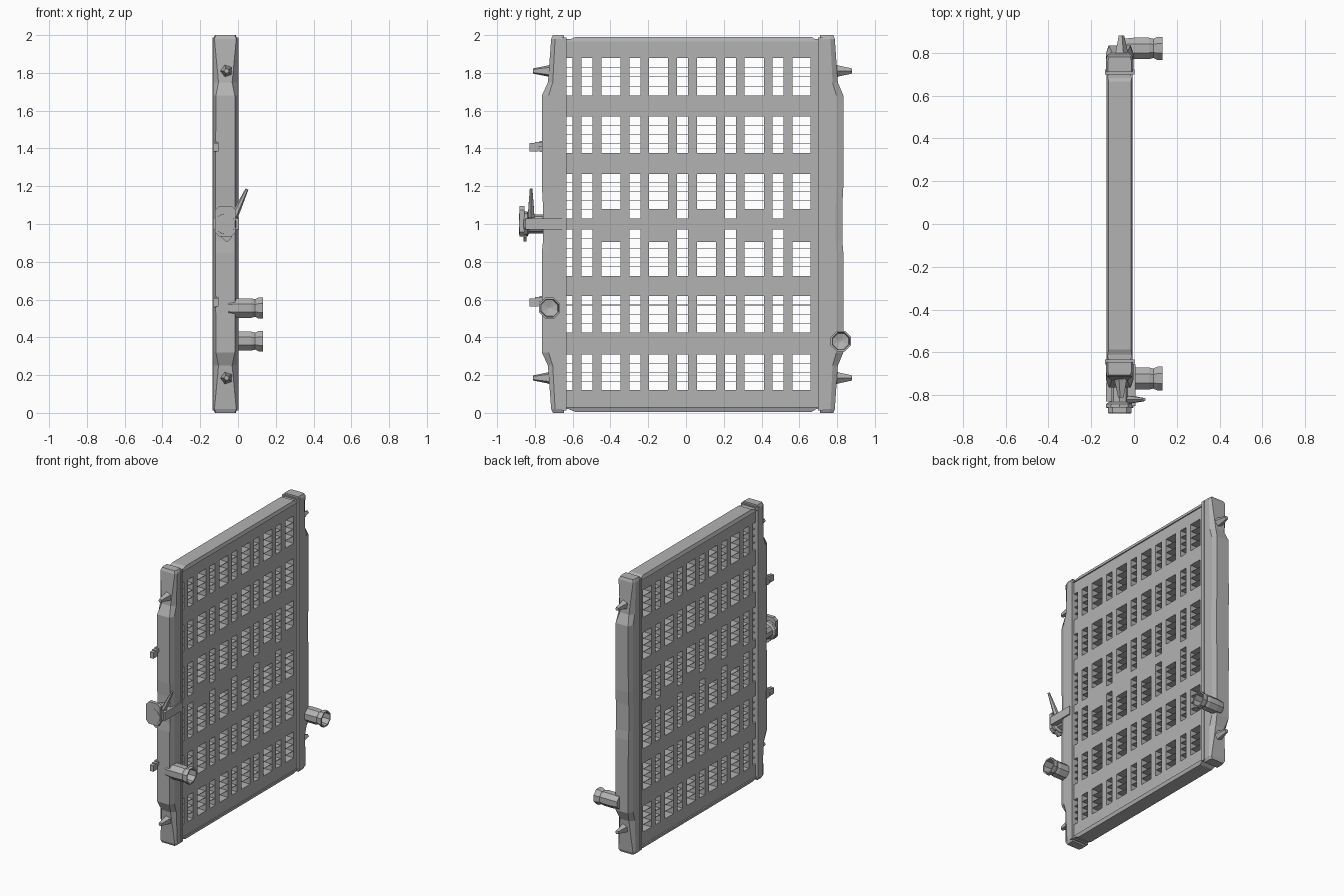
import bpy, bmesh, math
from mathutils import Vector, Matrix

if "Cube" in bpy.data.objects:
    bpy.data.objects.remove(bpy.data.objects["Cube"])

grey = bpy.data.materials.new("radiator grey")
grey.diffuse_color = (0.45, 0.45, 0.45, 1)
grey.use_nodes = True
grey.node_tree.nodes["Principled BSDF"].inputs["Base Color"].default_value = grey.diffuse_color
CX = -0.067   # middle of the radiator's thickness


def finish(name, bm):
    bmesh.ops.recalc_face_normals(bm, faces=bm.faces)
    me = bpy.data.meshes.new(name)
    bm.to_mesh(me)
    bm.free()
    me.materials.append(grey)
    ob = bpy.data.objects.new(name, me)
    bpy.context.collection.objects.link(ob)
    return ob


def add_box(bm, x0, x1, y0, y1, z0, z1):
    m = Matrix.Translation(((x0 + x1) / 2, (y0 + y1) / 2, (z0 + z1) / 2)) @ \
        Matrix.Diagonal((x1 - x0, y1 - y0, z1 - z0, 1))
    return bmesh.ops.create_cube(bm, size=1, matrix=m)["verts"]


def loft(bm, rings, caps=True, closed=False):
    rows = [[bm.verts.new(p) for p in r] for r in rings]
    n = len(rows[0])
    pairs = list(zip(rows, rows[1:]))
    if closed:
        pairs.append((rows[-1], rows[0]))
    for a, b in pairs:
        for i in range(n):
            j = (i + 1) % n
            bm.faces.new((a[i], a[j], b[j], b[i]))
    if caps and not closed:
        bm.faces.new(rows[0])
        bm.faces.new(rows[-1])


def turned(bm, start, direction, profile, sides=8, closed=False):
    """Rings of (distance, radius) along a direction."""
    d = Vector(direction).normalized()
    q = d.to_track_quat('Z', 'Y')
    rings = []
    for t, r in profile:
        c = Vector(start) + d * t
        rings.append([c + q @ Vector((r * math.cos(a), r * math.sin(a), 0))
                      for a in ((i + 0.5) * math.tau / sides for i in range(sides))])
    loft(bm, rings, closed=closed)


# core lattice: cross bands, vertical bars, thin fins
Y0, Y1 = -0.645, 0.705
XB, XF = -0.118, -0.014
rows = [(0.12, 0.31), (0.425, 0.62), (0.725, 0.97), (1.03, 1.265), (1.375, 1.57), (1.68, 1.88)]
bm = bmesh.new()
edges = [0.02] + [z for r in rows for z in r] + [1.98]
for z0, z1 in zip(edges[::2], edges[1::2]):
    add_box(bm, XB, XF, Y0, Y1, z0, z1)
finish("core_bands", bm)

bars = [y for k in range(5) for y in (-0.60 + 0.253 * k, -0.495 + 0.253 * k)]
bm = bmesh.new()
for z0, z1 in rows:
    for y in bars:
        add_box(bm, XB, XF, y, y + 0.047, z0, z1)
    add_box(bm, XB, XF, 0.66, Y1, z0, z1)
# wide openings beside the middle band are shorter
for z0, z1 in ((0.905, 0.97), (1.03, 1.08)):
    for y in bars[1::2]:
        add_box(bm, XB, XF, y + 0.047, min(y + 0.148, 0.66), z0, z1)
finish("core_bars", bm)

bm = bmesh.new()
for z0, z1 in rows:
    n = round((z1 - z0) / 0.05)
    for i in range(1, n):
        z = z0 + (z1 - z0) * i / n
        add_box(bm, XB + 0.006, XF - 0.006, Y0, 0.66, z - 0.0015, z + 0.0015)
finish("core_fins", bm)

# top and bottom rails
for name, z0, z1, s in (("bottom_rail", 0.005, 0.03, -1), ("top_rail", 1.965, 1.99, 1)):
    bm = bmesh.new()
    outer, inner = (z1, z0) if s > 0 else (z0, z1)
    loft(bm, [[(XB - 0.01, Y0, inner), (XF + 0.008, Y0, inner), (XF + 0.008, Y1, inner), (XB - 0.01, Y1, inner)],
              [(XB, Y0 + 0.06, outer), (XF, Y0 + 0.06, outer), (XF, Y1 - 0.04, outer), (XB, Y1 - 0.04, outer)]])
    finish(name, bm)

# side tanks: z, outer reach (0 end .. 1 full), half width of outer face
stations = [(0.0, 0.0, 0.050), (0.02, 0.15, 0.058), (0.25, 0.45, 0.036), (0.32, 1, 0.050),
            (0.85, 1, 0.052), (0.91, 0.9, 0.052), (1.10, 0.9, 0.052), (1.20, 1, 0.052),
            (1.68, 1, 0.050), (1.75, 0.45, 0.036), (1.98, 0.15, 0.058), (2.0, 0.0, 0.050)]
for name, yin, yend, yfull, s in (("left_tank", -0.645, -0.705, -0.763, -1),
                                  ("right_tank", 0.71, 0.78, 0.833, 1)):
    bm = bmesh.new()
    rings = []
    for z, reach, hw in stations:
        yo = yend + (yfull - yend) * reach
        ym = yin + (yo - yin) * 0.7
        h = 0.064 if 0.01 < z < 1.99 else 0.055
        rings.append([(CX - h, yin, z), (CX - h, ym, z), (CX - hw, yo, z),
                      (CX + hw, yo, z), (CX + h, ym, z), (CX + h, yin, z)])
    loft(bm, rings)
    finish(name, bm)
    # crimped flange between tank and core
    bm = bmesh.new()
    add_box(bm, -0.135, 0.002, min(yin - s * 0.012, yin + s * 0.012),
            max(yin - s * 0.012, yin + s * 0.012), 0.012, 1.988)
    finish(name + "_flange", bm)
    # tapered mounting pins
    bm = bmesh.new()
    for z in (0.185, 1.81):
        tip = 0.81 if s < 0 else 0.88
        base = abs(yend) + 0.005
        turned(bm, (-0.06, s * base, z), (0, s, 0),
               [(0, 0.038), (0.025, 0.03), (tip - base, 0.014)], 5)
    finish(name + "_pins", bm)

# hollow hose outlets
for name, y, z, r in (("lower_left_outlet", -0.722, 0.555, 0.056), ("lower_right_outlet", 0.82, 0.38, 0.054)):
    bm = bmesh.new()
    turned(bm, (-0.05, y, z), (1, 0, 0),
           [(0, r * 0.9), (0.05, r), (0.12, r), (0.14, r * 0.9), (0.16, r * 1.08), (0.183, r * 1.08),
            (0.183, r * 0.9), (0.07, r * 0.82), (0.06, 0.005)], 8)
    finish(name, bm)

# filler neck with cap, side rib and overflow spout
bm = bmesh.new()
turned(bm, (CX, -0.74, 1.0), (0, -1, 0), [(0, 0.05), (0.09, 0.05), (0.10, 0.066), (0.117, 0.068),
                                          (0.12, 0.058), (0.144, 0.055)], 10)
finish("filler_neck", bm)
bm = bmesh.new()
add_box(bm, CX - 0.055, CX + 0.055, -0.882, -0.855, 0.935, 1.095)
add_box(bm, CX - 0.02, CX + 0.035, -0.86, -0.845, 0.908, 0.96)
bmesh.ops.bevel(bm, geom=[e for e in bm.edges if abs((e.verts[0].co - e.verts[1].co).y) > 0.01],
                offset=0.022, segments=1, affect='EDGES')
finish("filler_cap", bm)
bm = bmesh.new()
add_box(bm, -0.03, 0.006, -0.85, -0.655, 0.97, 1.03)
finish("neck_rib", bm)
bm = bmesh.new()
turned(bm, (-0.02, -0.82, 1.04), (0.42, 0, 0.9), [(0, 0.02), (0.06, 0.016), (0.16, 0.008)], 6)
finish("overflow_spout", bm)

# hooked hose clips on the left tank
bm = bmesh.new()
for z in (1.38, 0.558):
    add_box(bm, -0.13, -0.102, -0.80, -0.74, z + 0.03, z + 0.055)
    add_box(bm, -0.13, -0.102, -0.828, -0.78, z + 0.005, z + 0.048)
    add_box(bm, -0.13, -0.115, -0.775, -0.74, z, z + 0.06)
finish("hose_clips", bm)
